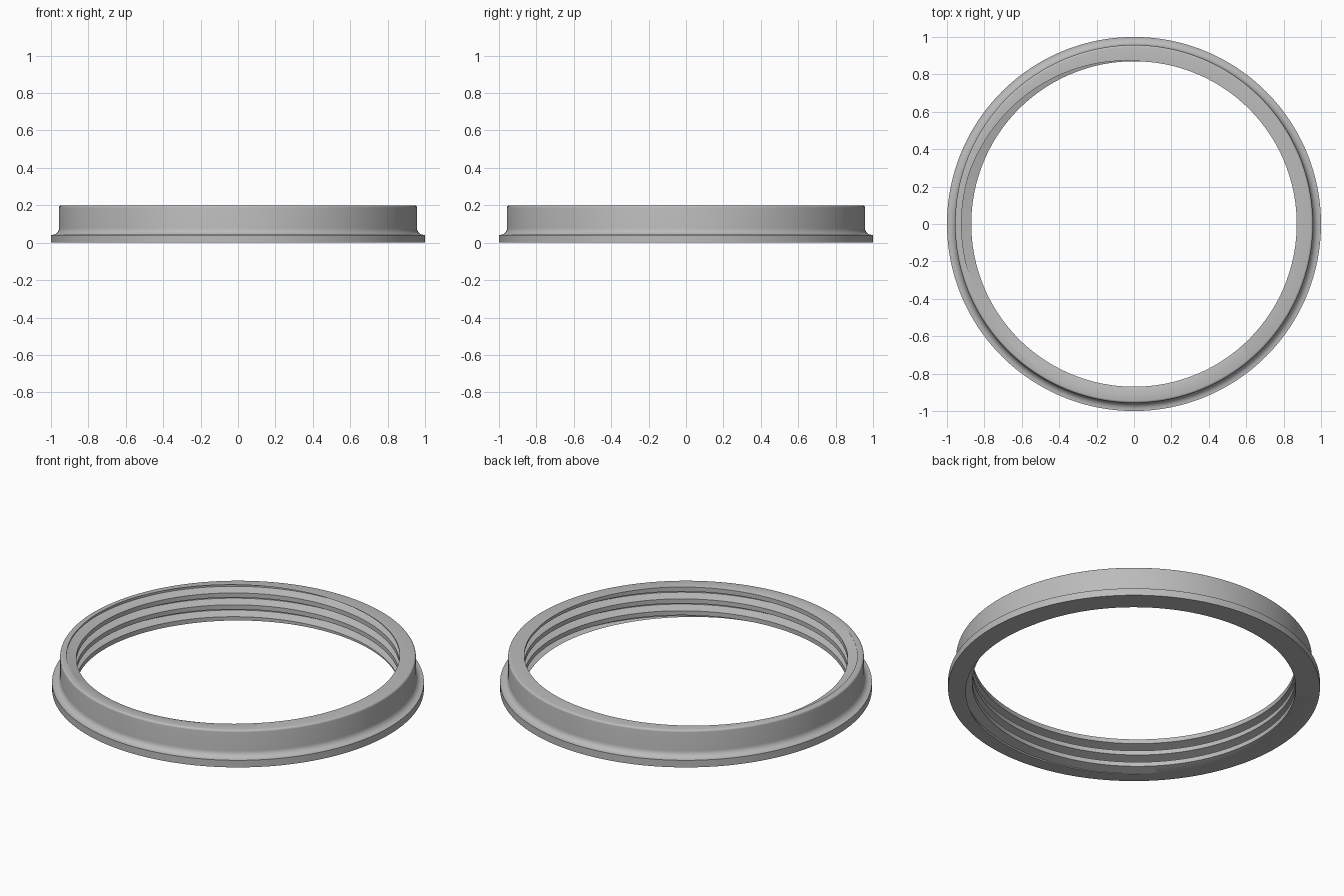
import bpy, bmesh
from math import sin, cos, pi, radians

if "Cube" in bpy.data.objects:
    bpy.data.objects.remove(bpy.data.objects["Cube"], do_unlink=True)

SEG = 192
HEIGHT = 0.2
PITCH = 0.0705
CREST, ROOT = 0.87, 0.922
START = 0.042          # height of the first crest's lower edge at angle zero


def arc(cr, cz, rad, a0, a1, n=6):
    steps = [radians(a0 + (a1 - a0) * i / n) for i in range(n + 1)]
    return [(cr + rad * cos(a), cz + rad * sin(a)) for a in steps]


def ring_point(bm, r, z, i):
    a = 2 * pi * i / SEG
    return bm.verts.new((r * cos(a), r * sin(a), z))


bm = bmesh.new()

# Internal thread: a trapezoid profile swept along a right-handed helix
tooth = [(CREST, 0), (CREST, 0.375), (ROOT, 0.59), (ROOT, 0.785)]
rows = []
for turn in range(-2, 5):
    for r, f in tooth:
        z = START + PITCH * (turn + f)
        rows.append([ring_point(bm, r, z + PITCH * i / SEG, i)
                     for i in range(SEG + 1)])
for low, high in zip(rows, rows[1:]):
    for i in range(SEG):
        bm.faces.new((low[i], low[i + 1], high[i + 1], high[i]))
bmesh.ops.remove_doubles(bm, verts=bm.verts, dist=1e-5)

# Trim the thread flush with the bottom and top of the ring
for z, direction in ((0, -1), (HEIGHT, 1)):
    bmesh.ops.bisect_plane(bm, geom=bm.verts[:] + bm.edges[:] + bm.faces[:],
                           dist=1e-6, plane_co=(0, 0, z),
                           plane_no=(0, 0, direction), clear_outer=True)

# Outer wall: flange, fillet, straight wall and rounded top edge
profile = [(1.0, 0), (1.0, 0.042)]
profile += arc(0.993, 0.078, 0.036, 270, 180)
profile += arc(0.945, HEIGHT - 0.012, 0.012, 0, 90, 4)
rings = [[ring_point(bm, r, z, i) for i in range(SEG)] for r, z in profile]
for low, high in zip(rings, rings[1:]):
    for i in range(SEG):
        j = (i + 1) % SEG
        bm.faces.new((low[i], low[j], high[j], high[i]))

# Flat bottom and top faces between the thread and the outer wall
for z in (0, HEIGHT):
    border = [e for e in bm.edges if e.is_boundary
              and all(abs(v.co.z - z) < 1e-4 for v in e.verts)]
    bmesh.ops.triangle_fill(bm, edges=border, use_beauty=True,
                            normal=(0, 0, 1))
bmesh.ops.recalc_face_normals(bm, faces=bm.faces)

mesh = bpy.data.meshes.new("threaded_ring")
bm.to_mesh(mesh)
bm.free()
ring = bpy.data.objects.new("threaded_ring", mesh)
bpy.context.collection.objects.link(ring)

# Single grey material
grey = bpy.data.materials.new("plain_grey")
grey.use_nodes = True
colour = (0.5, 0.5, 0.5, 1)
grey.diffuse_color = colour
grey.node_tree.nodes["Principled BSDF"].inputs["Base Color"].default_value = colour
mesh.materials.append(grey)

bpy.ops.object.select_all(action="DESELECT")
ring.select_set(True)
bpy.context.view_layer.objects.active = ring
bpy.ops.object.shade_smooth_by_angle(angle=radians(30))
